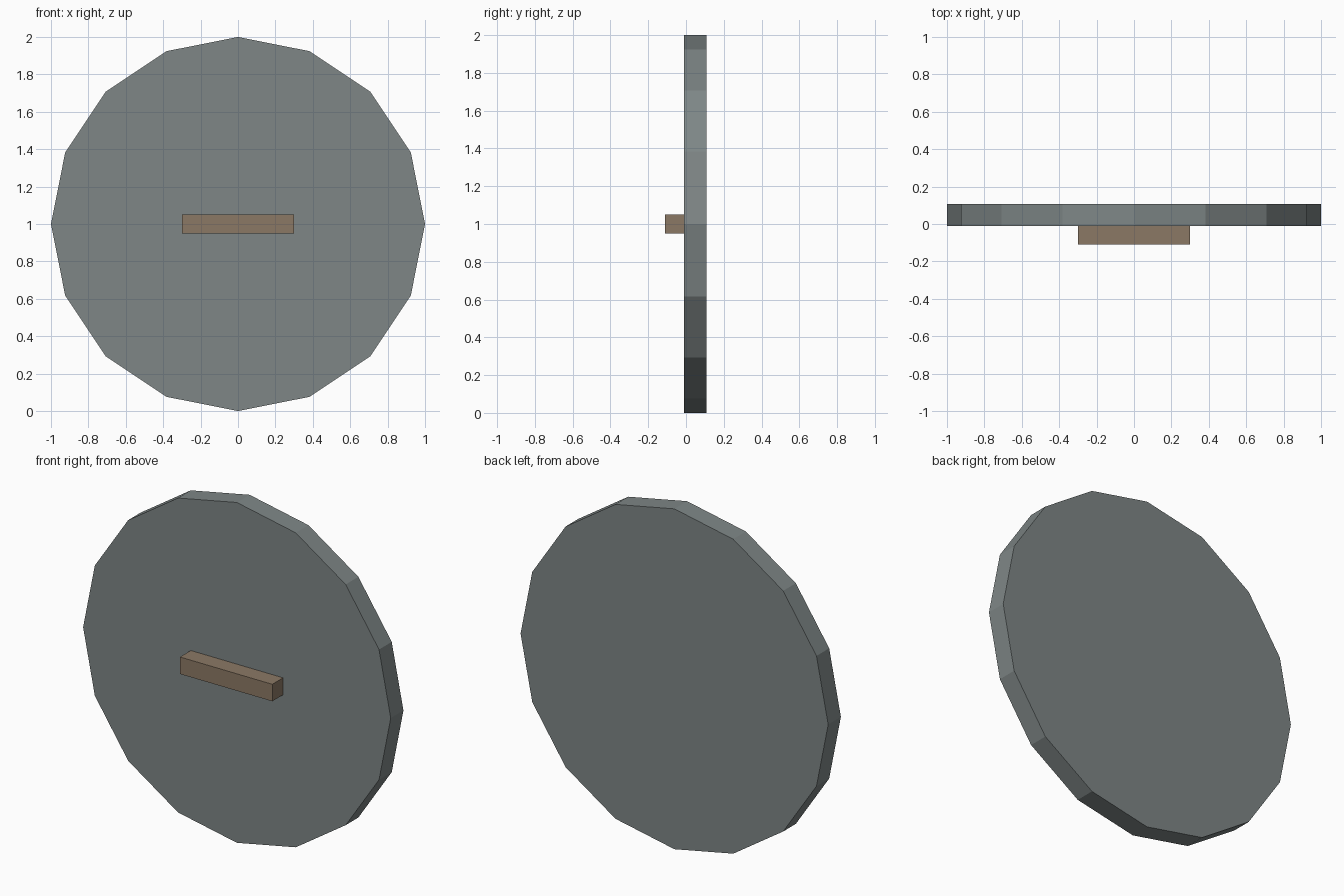
import bpy
import math

if "Cube" in bpy.data.objects:
    bpy.data.objects.remove(bpy.data.objects["Cube"])


def paint(obj, name, color):
    mat = bpy.data.materials.new(name)
    mat.diffuse_color = color
    mat.use_nodes = True
    mat.node_tree.nodes["Principled BSDF"].inputs["Base Color"].default_value = mat.diffuse_color
    obj.data.materials.append(mat)


# Round shield board: 16-sided flat disc standing upright
FRONT, BACK = -0.01, 0.108
bpy.ops.mesh.primitive_cylinder_add(
    vertices=16, radius=1, depth=BACK - FRONT,
    location=(0, (FRONT + BACK) / 2, 1), rotation=(math.pi / 2, 0, 0))
disc = bpy.context.object
disc.name = "disc"
paint(disc, "grey_metal", (0.21, 0.24, 0.24, 1))

# Handle bar fixed on the front face
bpy.ops.mesh.primitive_cube_add(size=1, location=(0, FRONT - 0.05, 1))
handle = bpy.context.object
handle.name = "handle"
handle.scale = (0.6, 0.1, 0.1)
bpy.ops.object.transform_apply(location=False, rotation=False, scale=True)
paint(handle, "brown_wood", (0.26, 0.19, 0.13, 1))
